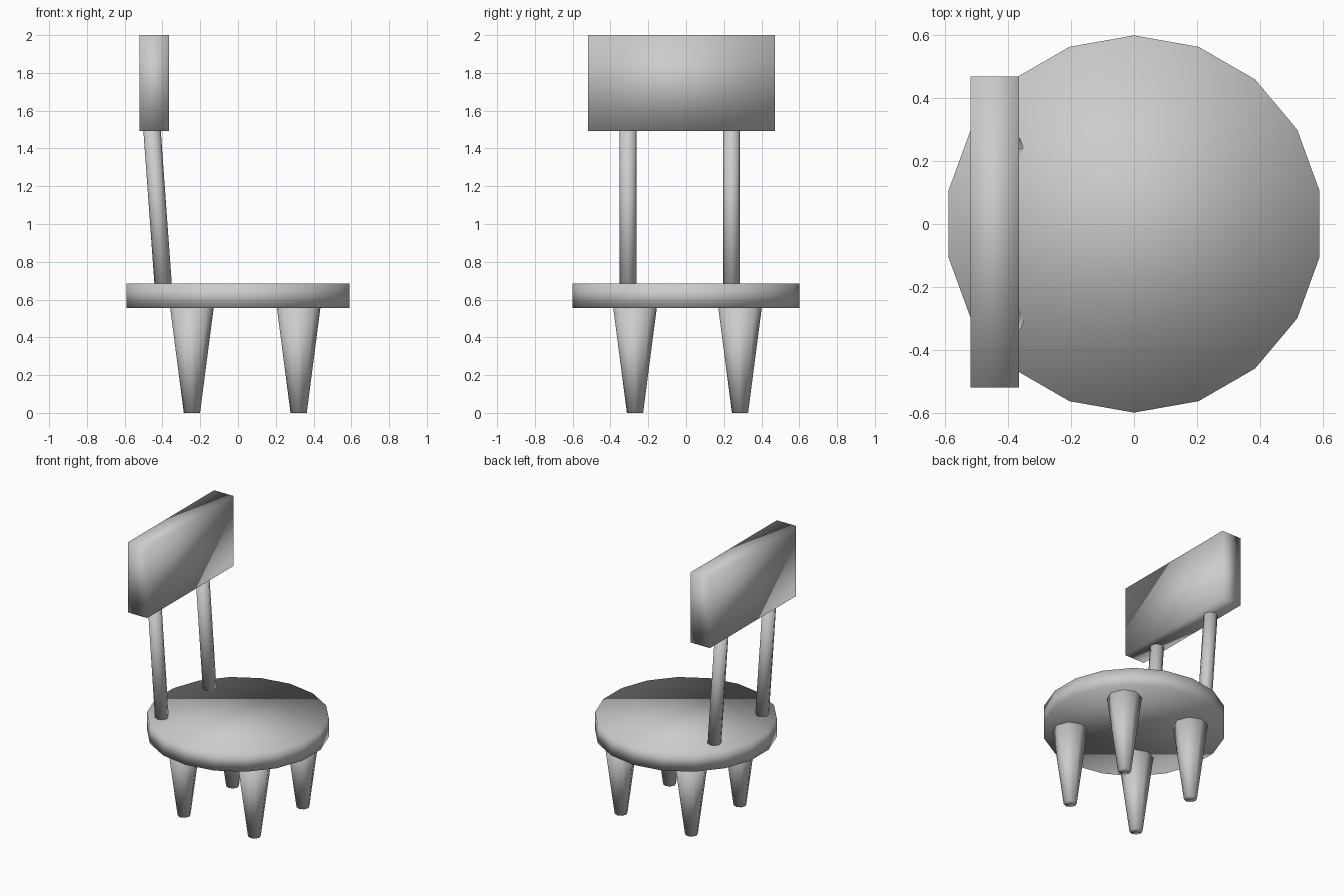
import bpy, bmesh
from math import radians
from mathutils import Matrix, Vector

if "Cube" in bpy.data.objects:
    bpy.data.objects.remove(bpy.data.objects["Cube"])


def finish(name, bm):
    for f in bm.faces:
        f.smooth = True
    mesh = bpy.data.meshes.new(name)
    bm.to_mesh(mesh)
    bm.free()
    obj = bpy.data.objects.new(name, mesh)
    bpy.context.collection.objects.link(obj)
    return obj


def rod(name, bottom, top, r_bottom, r_top, sides, turn=0):
    """Capped cone between two points, with horizontal end caps."""
    bottom, top = Vector(bottom), Vector(top)
    bm = bmesh.new()
    bmesh.ops.create_cone(bm, cap_ends=True, segments=sides,
                          radius1=r_bottom, radius2=r_top, depth=1,
                          matrix=Matrix.Rotation(radians(turn), 4, 'Z'))
    for v in bm.verts:
        centre = top if v.co.z > 0 else bottom
        v.co = centre + Vector((v.co.x, v.co.y, 0))
    return finish(name, bm)


# Round seat with 18 sides
rod("seat", (0, 0, 0.555), (0, 0, 0.685), 0.6, 0.6, 18)

# Tapered legs
for x, x_name in ((-0.244, "back"), (0.321, "front")):
    for y, y_name in ((-0.27, "right"), (0.286, "left")):
        rod(f"{x_name}_{y_name}_leg", (x, y, 0), (x, y, 0.57), 0.043, 0.117, 8)

# Leaning backrest posts
for y, y_name in ((-0.307, "right"), (0.241, "left")):
    rod(f"{y_name}_post", (-0.392, y, 0.62), (-0.459, y, 1.55), 0.046, 0.046, 8)

# Backrest board
bm = bmesh.new()
bmesh.ops.create_cube(bm, size=1, matrix=Matrix.Translation((-0.443, -0.025, 1.746))
                      @ Matrix.Diagonal((0.155, 0.99, 0.508, 1)))
finish("backrest", bm)
